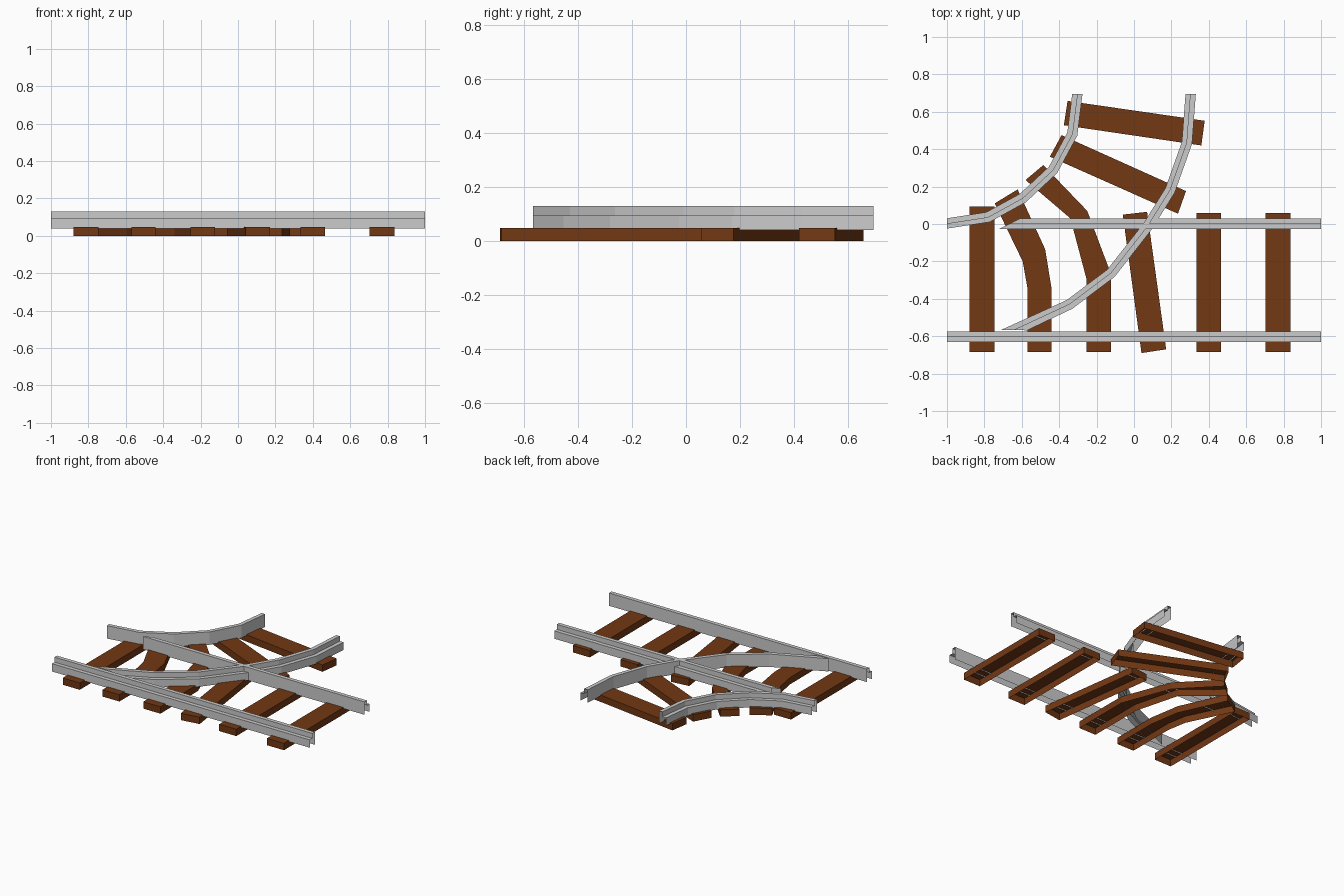
import bpy
from mathutils import Vector

if "Cube" in bpy.data.objects:
    bpy.data.objects.remove(bpy.data.objects["Cube"])

HALF = 0.0275                          # half rail width
BASE, STEP, TOP = 0.04, 0.095, 0.13    # rail heights
TIE_TOP = 0.048

wood = bpy.data.materials.new("brown_wood")
wood.diffuse_color = (0.17, 0.04, 0.007, 1)
wood.use_nodes = True
wood.node_tree.nodes["Principled BSDF"].inputs["Base Color"].default_value = wood.diffuse_color


def loft(name, sections, caps=False, material=None):
    """Skin equal-length cross-sections that run left to right."""
    n = len(sections[0])
    verts = [p for s in sections for p in s]
    faces = []
    for i in range(len(sections) - 1):
        for j in range(n - 1):
            a, b = i * n + j, (i + 1) * n + j
            faces.append((a, a + 1, b + 1, b))
    if caps:
        last = (len(sections) - 1) * n
        faces.append(tuple(reversed(range(n))))
        faces.append(tuple(range(last, last + n)))
    mesh = bpy.data.meshes.new(name)
    mesh.from_pydata(verts, [], faces)
    if material:
        mesh.materials.append(material)
    obj = bpy.data.objects.new(name, mesh)
    bpy.context.collection.objects.link(obj)
    return obj


def rail(name, path, inner_left, start_cut=None, end_cut=None):
    """Sweep the stepped rail profile; the tall half is on the inner side."""
    zl, zr = (TOP, STEP) if inner_left else (STEP, TOP)
    profile = [(HALF, BASE), (HALF, zl), (0, zl), (0, zr), (-HALF, zr), (-HALF, BASE)]
    pts = [Vector(p) for p in path]
    normals = []
    for a, b in zip(pts, pts[1:]):
        d = (b - a).normalized()
        normals.append(Vector((-d.y, d.x)))
    cuts = [normals[0]]
    for a, b in zip(normals, normals[1:]):
        cuts.append((a + b) / (1 + a.dot(b)))      # mitred joint
    cuts.append(normals[-1])
    if start_cut:
        cuts[0] = Vector(start_cut)
    if end_cut:
        cuts[-1] = Vector(end_cut)
    sections = []
    for p, c in zip(pts, cuts):
        sections.append([(p.x + c.x * o, p.y + c.y * o, z) for o, z in profile])
    return loft(name, sections)


def sleeper(name, left, right):
    """Hollow-bottomed sleeper between a left and a right outline."""
    sections = [[(*l, 0), (*l, TIE_TOP), (*r, TIE_TOP), (*r, 0)]
                for l, r in zip(left, right)]
    return loft(name, sections, True, wood)


# Straight rails, the back one ending in a switch point
rail("front_straight_rail", [(-1, -0.603), (1, -0.603)], True)
rail("back_straight_rail", [(-0.665, 0.002), (1, 0.002)], False, start_cut=(2, 1))

# Curved branch rails
rail("outer_curved_rail",
     [(-1, 0.003), (-0.78, 0.037), (-0.594, 0.139), (-0.433, 0.289),
      (-0.33, 0.48), (-0.303, 0.695)], False, (0, 1), (-1, 0))
rail("inner_curved_rail",
     [(-0.64, -0.567), (-0.345, -0.43), (-0.123, -0.263), (0.075, -0.01),
      (0.193, 0.18), (0.283, 0.433), (0.303, 0.695)], True, (-2.5, 0.05), (-1, 0))

# Straight sleepers
for i, (x, y) in enumerate([(-0.813, 0.093), (0.4, 0.06), (0.77, 0.06)]):
    sleeper(f"straight_sleeper_{i + 1}",
            [(x - 0.066, -0.685), (x - 0.066, y)],
            [(x + 0.066, -0.685), (x + 0.066, y)])

# Bent and turned sleepers under the branch
sleeper("bent_sleeper_1",
        [(-0.57, -0.685), (-0.57, -0.34), (-0.595, -0.2), (-0.745, 0.11)],
        [(-0.44, -0.685), (-0.44, -0.35), (-0.475, -0.135), (-0.622, 0.185)])
sleeper("bent_sleeper_2",
        [(-0.255, -0.685), (-0.255, -0.29), (-0.34, 0.03), (-0.58, 0.235)],
        [(-0.122, -0.685), (-0.122, -0.27), (-0.25, 0.07), (-0.485, 0.315)])
sleeper("turned_sleeper_1", [(0.04, -0.69), (-0.06, 0.05)],
        [(0.172, -0.67), (0.07, 0.065)])
sleeper("turned_sleeper_2", [(-0.387, 0.475), (0.278, 0.176)],
        [(-0.45, 0.36), (0.235, 0.055)])
sleeper("turned_sleeper_3", [(-0.355, 0.658), (0.378, 0.552)],
        [(-0.375, 0.528), (0.36, 0.42)])
